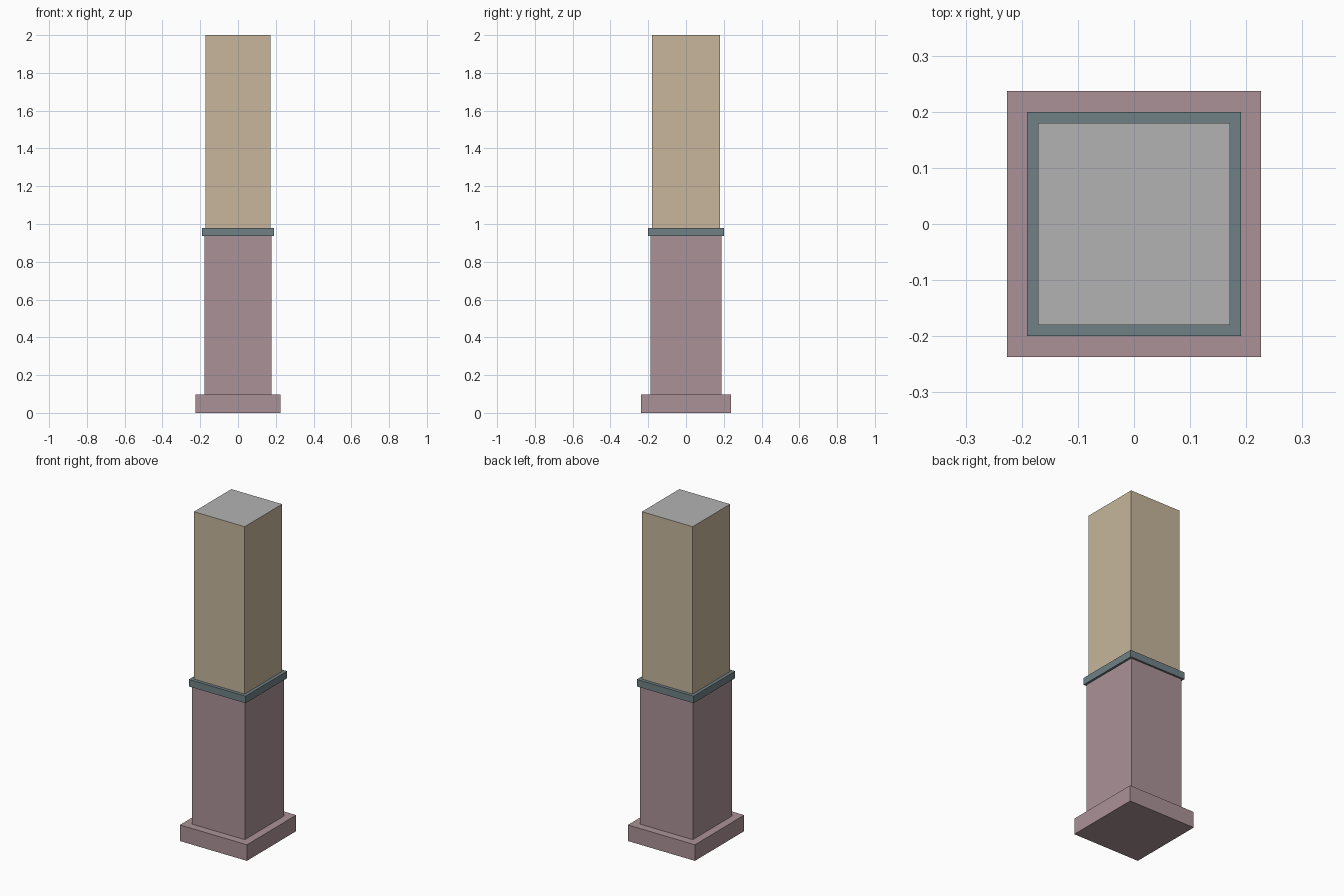
import bpy, bmesh

if "Cube" in bpy.data.objects:
    bpy.data.objects.remove(bpy.data.objects["Cube"])


def material(name, color):
    m = bpy.data.materials.new(name)
    m.diffuse_color = (*color, 1)
    m.use_nodes = True
    m.node_tree.nodes["Principled BSDF"].inputs["Base Color"].default_value = m.diffuse_color
    return m


def block(name, half_x, half_y, z0, z1, *mats):
    """Box between two heights; an optional second material goes on the top face."""
    bm = bmesh.new()
    bmesh.ops.create_cube(bm, size=1)
    for v in bm.verts:
        v.co.x *= 2 * half_x
        v.co.y *= 2 * half_y
        v.co.z = z1 if v.co.z > 0 else z0
    bm.normal_update()
    for f in bm.faces:
        f.material_index = int(len(mats) > 1 and f.normal.z > 0.5)
    mesh = bpy.data.meshes.new(name)
    bm.to_mesh(mesh)
    bm.free()
    for m in mats:
        mesh.materials.append(m)
    obj = bpy.data.objects.new(name, mesh)
    bpy.context.collection.objects.link(obj)
    return obj


mauve = material("mauve_stone", (0.41, 0.29, 0.31))
teal = material("slate_trim", (0.16, 0.22, 0.24))
tan = material("tan_plaster", (0.57, 0.47, 0.33))
grey = material("grey_top", (0.45, 0.45, 0.45))

# Plinth and lower pillar
block("base", 0.226, 0.237, 0, 0.098, mauve)
block("lower_shaft", 0.178, 0.189, 0.098, 0.937, mauve)

# Trim band
block("collar", 0.191, 0.2, 0.937, 0.98, teal)

# Upper pillar with a grey top face
block("upper_shaft", 0.171, 0.18, 0.98, 2, tan, grey)
